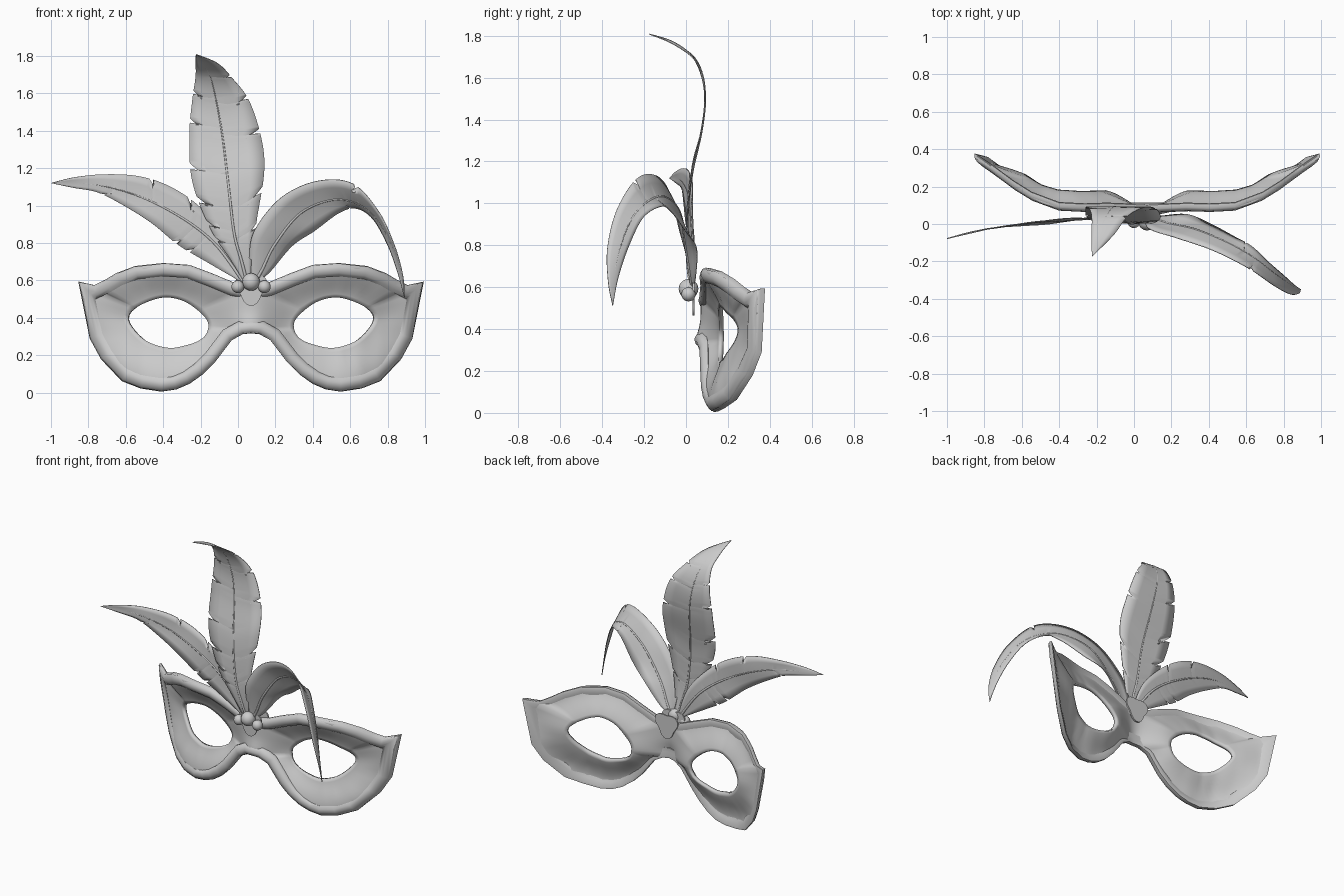
import bpy, bmesh, math
from mathutils import Vector

if "Cube" in bpy.data.objects:
    bpy.data.objects.remove(bpy.data.objects["Cube"])

CX = 0.07  # mask symmetry line


def lerp_table(tab, v):
    for (a, fa), (b, fb) in zip(tab, tab[1:]):
        if v <= b:
            return fa + (fb - fa) * (v - a) / (b - a)
    return tab[-1][1]


def spline(pts, n, closed=False):
    """Catmull-Rom through pts, n samples per segment."""
    p = [Vector(q) for q in pts]
    m = len(p)
    get = (lambda i: p[i % m]) if closed else (lambda i: p[min(max(i, 0), m - 1)])
    out = []
    for i in range(m if closed else m - 1):
        a, b, c, d = get(i - 1), get(i), get(i + 1), get(i + 2)
        for k in range(n):
            t = k / n
            out.append(0.5 * (2 * b + (c - a) * t + (2 * a - 5 * b + 4 * c - d) * t * t
                              + (3 * b - a - 3 * c + d) * t ** 3))
    if not closed:
        out.append(p[-1])
    return out


def finish(bm, name, angle=40, solid=0, offset=-1):
    me = bpy.data.meshes.new(name)
    bm.to_mesh(me)
    bm.free()
    ob = bpy.data.objects.new(name, me)
    bpy.context.collection.objects.link(ob)
    bpy.ops.object.select_all(action='DESELECT')
    ob.select_set(True)
    bpy.context.view_layer.objects.active = ob
    bpy.ops.object.shade_smooth_by_angle(angle=math.radians(angle))
    if solid:
        mod = ob.modifiers.new("thickness", 'SOLIDIFY')
        mod.thickness, mod.offset = solid, offset
    return ob


# Mask half outline (bottom centre, round the tip, to top centre) and eye hole
OUT = [(0, .32), (.046, .315), (.105, .283), (.195, .165), (.26, .1), (.33, .05), (.40, .02),
       (.48, .008), (.59, .025), (.69, .064), (.80, .18), (.86, .29), (.92, .59), (.837, .572),
       (.78, .6), (.72, .636), (.62, .674), (.47, .69), (.33, .68), (.21, .635), (.09, .585),
       (0, .565)]
EYE = [(.66, .406), (.597, .465), (.47, .508), (.356, .487), (.26, .417), (.228, .358),
       (.26, .289), (.356, .251), (.447, .24), (.554, .273), (.63, .337)]
DEPTH = [(0, .07), (.2, .08), (.35, .075), (.48, .083), (.57, .11), (.69, .18), (.8, .262),
         (.86, .305), (.93, .352)]
EC = Vector((.44, .37))


def front_y(u, z):
    u = abs(u)
    nose = .02 * math.exp(-(u / .08) ** 2 - ((z - .35) / .06) ** 2)
    chin = .042 * max(0, (.17 - z) / .17) ** 1.6 + .025 * max(0, min(1, (u - .6) / .2)) * max(0, min(1, (.5 - z) / .2))
    return lerp_table(DEPTH, u) - nose + chin


eye_fine = [p - EC for p in spline(EYE, 20, True)]


def eye_point(direction):
    return EC + max(eye_fine, key=lambda p: p.normalized().dot(direction.normalized()))


# Mask shell: loft from outline into the recessed eye hole, both halves
loop = []
for i, a in enumerate(OUT):
    a, b = Vector(a), Vector(OUT[(i + 1) % len(OUT)])
    k = 10 if i == len(OUT) - 1 else math.ceil((b - a).length / .05)
    loop += [a.lerp(b, j / k) for j in range(k)]
bm = bmesh.new()
ROWS = 10
for sign in (1, -1):
    rows = []
    for r in range(ROWS + 1):
        t = r / ROWS
        s = max(0, (t - .12) / .88)
        s = .5 * s + .5 * s * s * (3 - 2 * s)
        ring = []
        for p in loop:
            q = p.lerp(eye_point(p - EC), t)
            ring.append(bm.verts.new((CX + sign * q.x, front_y(q.x, q.y) + .08 * s, q.y)))
        rows.append(ring)
    n = len(loop)
    for ra, rb in zip(rows, rows[1:]):
        for i in range(n):
            f = [ra[i], ra[(i + 1) % n], rb[(i + 1) % n], rb[i]]
            bm.faces.new(f if sign > 0 else f[::-1])
bmesh.ops.remove_doubles(bm, verts=bm.verts, dist=.0004)
finish(bm, "mask_shell", 75, .022)

# Raised border: rounded section swept round the outline, nearly flush at the back
full = [Vector(p) for p in OUT] + [Vector((-u, z)) for u, z in OUT[-2:0:-1]]
SECTION = [(-.002, .03), (-.003, .01), (.008, -.006), (.03, -.011), (.05, -.004),
           (.068, .011), (.068, .028), (.04, .031), (.012, .035)]
bm = bmesh.new()
rings = []
for i, p in enumerate(full):
    t1 = (p - full[i - 1]).normalized()
    t2 = (full[(i + 1) % len(full)] - p).normalized()
    n1, n2 = Vector((-t1.y, t1.x)), Vector((-t2.y, t2.x))
    m = (n1 + n2) / (1 + n1.dot(n2))
    ring = []
    for d, dy in SECTION:
        q = p + m * d
        ring.append(bm.verts.new((CX + q.x, front_y(q.x, q.y) + dy, q.y)))
    rings.append(ring)
k = len(SECTION)
for i, ra in enumerate(rings):
    rb = rings[(i + 1) % len(rings)]
    for j in range(k):
        bm.faces.new((ra[j], rb[j], rb[(j + 1) % k], ra[(j + 1) % k]))
bmesh.ops.recalc_face_normals(bm, faces=bm.faces)
finish(bm, "mask_border", 60)

# Thin three-lobed plates in front of and behind the mask
for name, y in (("front_plate", .03), ("back_plate", .106)):
    bm = bmesh.new()
    vs = []
    for i in range(48):
        a = 2 * math.pi * i / 48
        r = .08 + .014 * math.cos(3 * (a + math.pi / 2))
        vs.append(bm.verts.new((CX + r * math.cos(a), y, .558 + r * math.sin(a))))
    face = bm.faces.new(vs)
    ext = bmesh.ops.extrude_face_region(bm, geom=[face])
    bmesh.ops.translate(bm, vec=(0, .01, 0),
                        verts=[v for v in ext['geom'] if isinstance(v, bmesh.types.BMVert)])
    bmesh.ops.recalc_face_normals(bm, faces=bm.faces)
    finish(bm, name)

# Cluster of three beads
for name, dx, z, r in (("bead_centre", 0, .592, .047), ("bead_left", -.071, .566, .034),
                       ("bead_right", .071, .566, .034)):
    bm = bmesh.new()
    bmesh.ops.create_uvsphere(bm, u_segments=16, v_segments=10, radius=r)
    bmesh.ops.translate(bm, vec=(CX + dx, .012, z), verts=bm.verts)
    finish(bm, name, 60)


def feather(name, rows, cuts_a, cuts_b, seg=16):
    """rows: (rachis, edge a, edge b) points; cuts: row positions of the slits."""
    mid, ea, eb = (spline([r[c] for r in rows], seg) for c in range(3))
    cuts_a, cuts_b = ([round(c * seg) for c in cuts] for cuts in (cuts_a, cuts_b))
    bm = bmesh.new()
    grid = []
    for i, c in enumerate(mid):
        line = []
        for edge, cuts, fr in ((ea, cuts_a, (1, .6)), (eb, cuts_b, (0, .6, 1))):
            for f in fr:
                j = i
                if i in cuts and f:  # slit slants back towards the base
                    f *= .6 if f == 1 else .8
                    j = max(0, i - 5)
                line.append(bm.verts.new(c.lerp(edge[j], f)))
        grid.append(line)
    for ra, rb in zip(grid, grid[1:]):
        for j in range(4):
            bm.faces.new((ra[j], ra[j + 1], rb[j + 1], rb[j]))
    finish(bm, name + "_feather", 50, .005, 0)
    # Tapered quill
    cu = bpy.data.curves.new(name + "_quill", 'CURVE')
    cu.dimensions, cu.bevel_depth, cu.bevel_resolution = '3D', .009, 2
    cu.use_fill_caps = True
    path = mid[:int(len(mid) * .88):2]
    sp = cu.splines.new('POLY')
    sp.points.add(len(path) - 1)
    for i, q in enumerate(path):
        sp.points[i].co = (*q, 1)
        sp.points[i].radius = 1 - .75 * i / len(path)
    bpy.context.collection.objects.link(bpy.data.objects.new(name + "_quill", cu))


# Feathers
b, t = (.055, .03, .56), (-.225, -.175, 1.808)
feather("centre", [
    (b, (.045, .03, .57), (.065, .03, .57)),
    ((.02, .01, .70), (-.04, .01, .71), (.075, .01, .73)),
    ((-.02, .005, .85), (-.15, .005, .88), (.10, .005, .92)),
    ((-.05, .02, 1.10), (-.245, .03, 1.13), (.14, .03, 1.18)),
    ((-.08, .075, 1.35), (-.26, .08, 1.38), (.125, .075, 1.36)),
    ((-.11, .09, 1.53), (-.245, .09, 1.56), (.06, .09, 1.56)),
    ((-.145, .045, 1.68), (-.227, .045, 1.69), (-.03, .045, 1.68)),
    ((-.19, -.05, 1.765), (-.227, -.06, 1.765), (-.11, -.06, 1.76)),
    (t, t, t)], (1.7, 2.1, 2.6, 3.3, 4.4, 5.3), (1.9, 2.6, 4.2, 5.1, 6.1))

b, t = (.03, .03, .59), (-1.0, -.078, 1.12)
feather("left", [
    (b, (.04, .03, .6), (.02, .03, .59)),
    ((-.1, .035, .77), (-.04, .035, .81), (-.17, .03, .70)),
    ((-.22, .03, .88), (-.2, .03, .99), (-.32, .02, .79)),
    ((-.37, .02, .975), (-.36, .03, 1.10), (-.46, 0, .905)),
    ((-.53, .01, 1.05), (-.53, .01, 1.157), (-.61, -.01, 1.0)),
    ((-.70, -.015, 1.10), (-.72, -.015, 1.167), (-.75, -.02, 1.07)),
    ((-.86, -.04, 1.12), (-.88, -.05, 1.15), (-.88, -.045, 1.095)),
    (t, t, t)], (2.4, 3.6), (1.6, 2.1, 4.8))

b, t = (.09, .03, .59), (.89, -.35, .51)
feather("right", [
    (b, (.08, .03, .6), (.1, .03, .59)),
    ((.13, .02, .66), (.06, .01, .72), (.17, .045, .645)),
    ((.195, 0, .79), (.09, -.03, .87), (.29, .05, .785)),
    ((.33, -.03, .957), (.23, -.075, 1.042), (.41, 0, .865)),
    ((.50, -.10, 1.03), (.42, -.14, 1.13), (.54, -.07, .96)),
    ((.64, -.18, 1.01), (.61, -.235, 1.118), (.63, -.12, .985)),
    ((.745, -.26, .925), (.75, -.33, .97), (.72, -.205, .93)),
    ((.83, -.32, .77), (.835, -.375, .79), (.80, -.275, .79)),
    ((.87, -.345, .63), (.88, -.372, .63), (.855, -.325, .64)),
    (t, t, t)], (5.1,), (4.6,))
